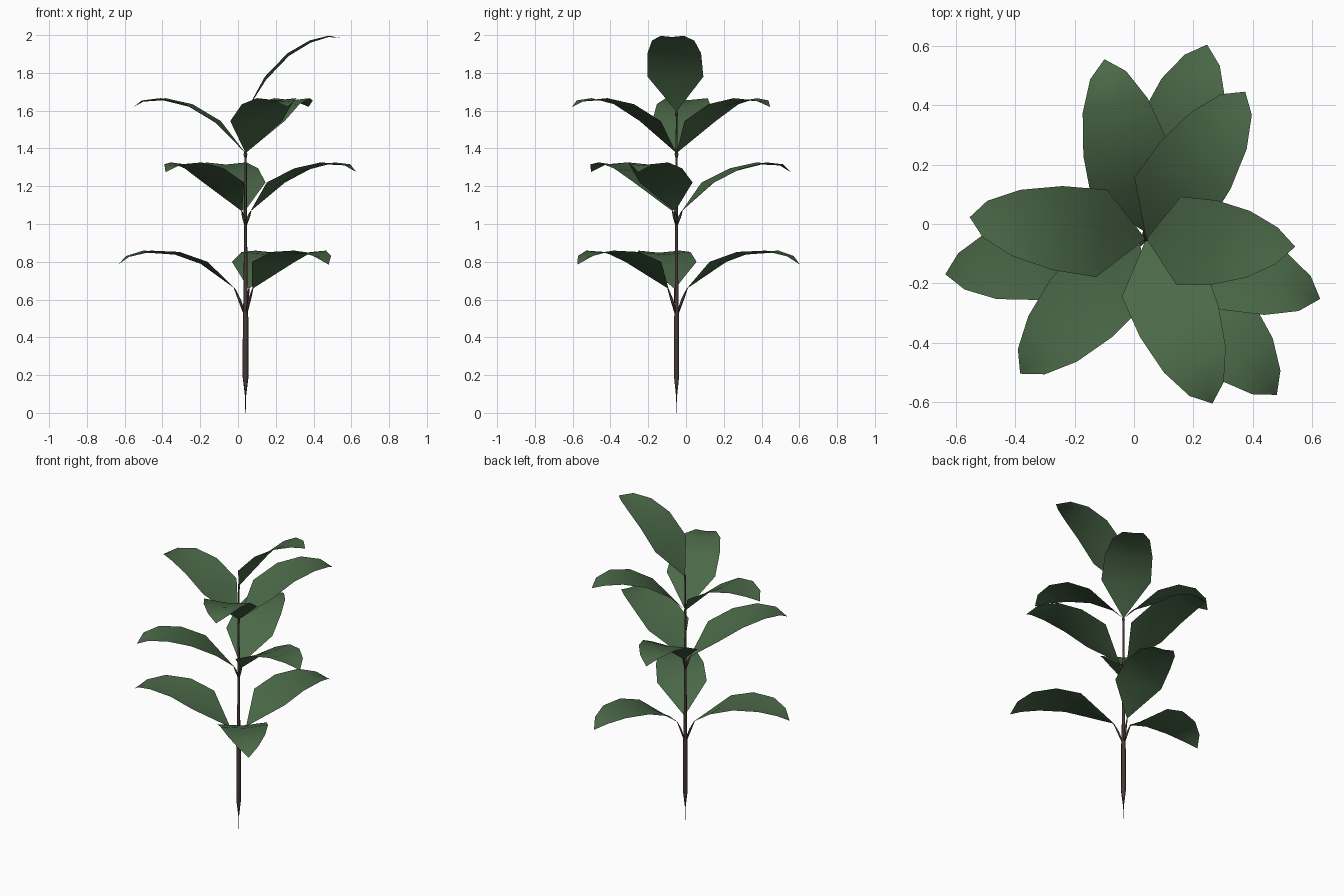
import bpy, math
from mathutils import Vector

if "Cube" in bpy.data.objects:
    bpy.data.objects.remove(bpy.data.objects["Cube"])

AXIS = Vector((0.04, -0.05, 0))


def material(name, rgb):
    m = bpy.data.materials.new(name)
    m.diffuse_color = (*rgb, 1)
    m.use_nodes = True
    m.node_tree.nodes["Principled BSDF"].inputs["Base Color"].default_value = m.diffuse_color
    return m


GREEN = material("leaf_green", (0.07, 0.14, 0.065))
BROWN = material("bark_brown", (0.06, 0.042, 0.036))


def add_mesh(name, verts, faces, mat):
    me = bpy.data.meshes.new(name)
    me.from_pydata(verts, [], faces)
    me.materials.append(mat)
    for p in me.polygons:
        p.use_smooth = True
    ob = bpy.data.objects.new(name, me)
    bpy.context.collection.objects.link(ob)
    return ob


def tube(name, rings, sides):
    """Tapered tube through (centre, radius) rings."""
    verts, faces = [], []
    for c, r in rings:
        for k in range(sides):
            a = math.tau * k / sides
            verts.append(c + Vector((r * math.cos(a), r * math.sin(a), 0)))
    for i in range(len(rings) - 1):
        for k in range(sides):
            a, b = i * sides + k, i * sides + (k + 1) % sides
            faces.append((a, b, b + sides, a + sides))
    faces += [tuple(reversed(range(sides))),
              tuple(range((len(rings) - 1) * sides, len(rings) * sides))]
    return add_mesh(name, verts, faces, BROWN)


HALF_WIDTHS = [0.004, 0.148, 0.142, 0.112, 0.062, 0]


def leaf(name, angle, profile):
    """Blade arching along (radius, height) points, edges lifted slightly."""
    a = math.radians(angle)
    out = Vector((math.cos(a), math.sin(a), 0))
    side = Vector((-out.y, out.x, 0))
    verts = []
    for (r, z), w in zip(profile, HALF_WIDTHS):
        mid = AXIS + out * r + Vector((0, 0, z))
        lift = Vector((0, 0, 0.1 * w))
        verts += [mid - side * w + lift, mid, mid + side * w + lift] if w else [mid]
    faces = []
    for i in range(4):
        for k in (0, 1):
            b = 3 * i + k
            faces.append((b, b + 1, b + 4, b + 3))
    faces += [(12, 13, 15), (13, 14, 15)]
    # wind so the upper surface faces up
    add_mesh(name, verts, [tuple(reversed(f)) for f in faces], GREEN)


# stem, with root tip
stem = [(0, 0.0015), (0.08, 0.002), (0.19, 0.0155), (0.5, 0.0145), (0.62, 0.011),
        (1.0, 0.008), (1.38, 0.006), (1.61, 0.004)]
tube("stem", [(AXIS + Vector((0, 0, z)), r) for z, r in stem], 6)

# leaf tiers: angles, height where the stalk leaves the stem, blade profile
TIERS = {
    "lower": ((190, 310, 72.5), 0.51,
              [(.06, .66), (.23, .785), (.38, .838), (.53, .848), (.63, .825), (.685, .785)]),
    "middle": ((341, 227, 103), 0.99,
               [(.03, 1.07), (.17, 1.205), (.32, 1.28), (.46, 1.315), (.565, 1.31), (.62, 1.275)]),
    "upper": ((173, 292, 56), 1.35,
              [(.005, 1.38), (.15, 1.53), (.30, 1.62), (.44, 1.655), (.545, 1.648), (.597, 1.62)]),
    "top": ((-3,), 1.57,
            [(.005, 1.60), (.11, 1.765), (.23, 1.89), (.345, 1.96), (.44, 1.99), (.503, 1.985)]),
}
for tier, (angles, start, profile) in TIERS.items():
    for n, ang in enumerate(angles, 1):
        leaf(f"{tier}_leaf_{n}", ang, profile)
        r, z = profile[0]
        a = math.radians(ang)
        out = Vector((math.cos(a), math.sin(a), 0))
        # stalk from stem to blade
        tube(f"{tier}_stalk_{n}", [(AXIS + Vector((0, 0, start)), 0.006),
                                   (AXIS + out * r * 0.55 + Vector((0, 0, start + (z - start) * 0.6)), 0.008),
                                   (AXIS + out * r + Vector((0, 0, z)), 0.003)], 4)
